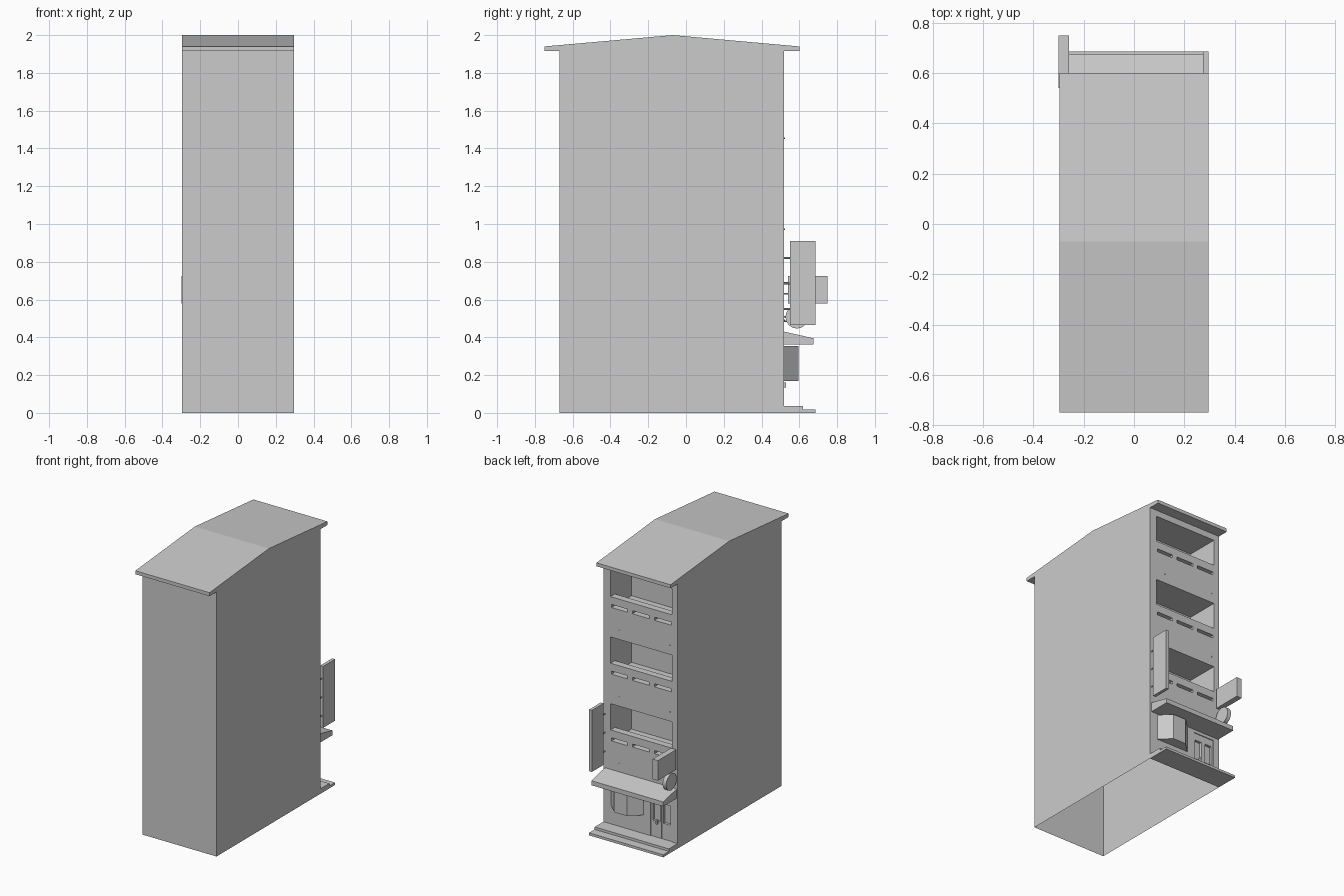
import bpy, bmesh, math
from mathutils import Vector, Matrix

if "Cube" in bpy.data.objects:
    bpy.data.objects.remove(bpy.data.objects["Cube"])

W, FACE, FRONT, EAVE = 0.297, 0.52, -0.67, 1.915


def finish(name, bm):
    me = bpy.data.meshes.new(name)
    bm.to_mesh(me)
    bm.free()
    ob = bpy.data.objects.new(name, me)
    bpy.context.collection.objects.link(ob)
    return ob


def box(name, x0, x1, y0, y1, z0, z1, skip=(), flip=False):
    """Box between limits; skip removes faces by normal, flip turns it inside out."""
    bm = bmesh.new()
    bmesh.ops.create_cube(bm, size=1)
    bm.normal_update()
    gone = [f for f in bm.faces for s in skip if f.normal.dot(Vector(s)) > 0.9]
    bmesh.ops.delete(bm, geom=gone, context='FACES')
    for v in bm.verts:
        v.co = ((x0 + x1) / 2 + v.co.x * (x1 - x0),
                (y0 + y1) / 2 + v.co.y * (y1 - y0),
                (z0 + z1) / 2 + v.co.z * (z1 - z0))
    if flip:
        bmesh.ops.reverse_faces(bm, faces=bm.faces[:])
    return finish(name, bm)


def prism(name, pts, push):
    """Closed prism from a 3D outline pushed along a vector."""
    bm = bmesh.new()
    face = bm.faces.new([bm.verts.new(p) for p in pts])
    ext = bmesh.ops.extrude_face_region(bm, geom=[face], use_keep_orig=True)
    moved = [g for g in ext['geom'] if isinstance(g, bmesh.types.BMVert)]
    bmesh.ops.translate(bm, verts=moved, vec=push)
    bmesh.ops.recalc_face_normals(bm, faces=bm.faces[:])
    return finish(name, bm)


def cylinder(name, center, radius, length, axis, sides):
    bm = bmesh.new()
    bmesh.ops.create_cone(bm, cap_ends=True, segments=sides, radius1=radius,
                          radius2=radius, depth=length)
    rot = Vector((0, 0, 1)).rotation_difference(Vector(axis)).to_matrix().to_4x4()
    bmesh.ops.transform(bm, matrix=Matrix.Translation(center) @ rot, verts=bm.verts[:])
    return finish(name, bm)


def pierced_wall(name, holes):
    """Flat facade split along hole edges, leaving the holes open."""
    xs = sorted({-W, W} | {h[i] for h in holes for i in (0, 1)})
    zs = sorted({0, EAVE} | {h[i] for h in holes for i in (2, 3)})
    bm = bmesh.new()
    for a, b in zip(xs, xs[1:]):
        for c, d in zip(zs, zs[1:]):
            mx, mz = (a + b) / 2, (c + d) / 2
            if any(h[0] < mx < h[1] and h[2] < mz < h[3] for h in holes):
                continue
            bm.faces.new([bm.verts.new((x, FACE, z))
                          for x, z in ((b, c), (a, c), (a, d), (b, d))])
    bmesh.ops.remove_doubles(bm, verts=bm.verts[:], dist=1e-5)
    return finish(name, bm)


# Outer walls, open underneath, and the gabled roof
box("outer_walls", -W, W, FRONT, FACE, 0, EAVE, skip=[(0, 1, 0), (0, 0, -1), (0, 0, 1)])
roof = [(-0.75, EAVE), (-0.75, 1.94), (-0.07, 2.0), (0.60, 1.94), (0.60, EAVE)]
prism("roof", [(-W, y, z) for y, z in roof], (2 * W, 0, 0))

# Facade with three galleries and a doorway
GX0, GX1 = -0.254, 0.24
floors = [0.905, 1.388, 1.87]
galleries = [(GX0, GX1, top - 0.275, top) for top in floors]
door = (-0.25, -0.08, 0.035, 0.34)
pierced_wall("facade", galleries + [door])
for x0, x1, z0, z1 in galleries:
    box("gallery_recess", x0, x1, 0.28, FACE, z0, z1, skip=[(0, 1, 0)], flip=True)
    # Parapet with three slots
    box("parapet_top", x0, x1, 0.47, FACE, z0 + 0.03, z0 + 0.085)
    box("parapet_foot", x0, x1, 0.47, FACE, z0, z0 + 0.008)
    for a, b in ((x0, x0 + 0.008), (-0.112, -0.072), (0.065, 0.105), (x1 - 0.008, x1)):
        box("parapet_post", a, b, 0.47, FACE, z0 + 0.008, z0 + 0.03)
    # Small drain stubs
    for x in (0.17, -0.235):
        cylinder("drain_stub", (x, FACE, z0 - 0.14), 0.004, 0.01, (0, 1, 0), 6)

# Double door with glazed openings
box("door_recess", door[0], door[1], 0.495, FACE, door[2], door[3], skip=[(0, 1, 0)], flip=True)
for cx in (-0.1225, -0.2075):
    for s in (-1, 1):
        a, b = sorted((cx + s * 0.028, cx + s * 0.0415))
        box("door_stile", a, b, 0.495, 0.514, door[2], door[3])
    for z0, z1 in ((door[2], 0.15), (0.29, door[3])):
        box("door_rail", cx - 0.028, cx + 0.028, 0.495, 0.514, z0, z1)
box("door_handle", -0.137, -0.127, 0.51, 0.53, 0.135, 0.16)

# Bay window
bay = [(0.235, FACE), (0.158, 0.595), (0.054, 0.595), (-0.025, FACE)]
prism("bay_window", [(x, y, 0.17) for x, y in bay], (0, 0, 0.185))

# Awning and entrance steps
awning = [(FACE, 0.362), (0.675, 0.362), (0.675, 0.395), (FACE, 0.43)]
prism("awning", [(-0.29, y, z) for y, z in awning], (0.575, 0, 0))
box("lower_step", -W, W, FACE, 0.685, 0, 0.018)
box("upper_step", -W, W, FACE, 0.62, 0.018, 0.036)

# Hanging signs and their brackets
box("tall_sign", 0.274, W, 0.55, 0.685, 0.465, 0.91)
box("wide_sign", -0.30, -0.258, 0.54, 0.75, 0.58, 0.725)
cylinder("round_sign", (-0.28, 0.587, 0.507), 0.06, 0.028, (1, 0, 0), 24)
for x, heights in ((0.285, (0.55, 0.685, 0.82)), (-0.28, (0.63, 0.69)), (-0.28, (0.485, 0.51))):
    for z in heights:
        cylinder("sign_bracket", (x, 0.537, z), 0.004, 0.036, (0, 1, 0), 6)
